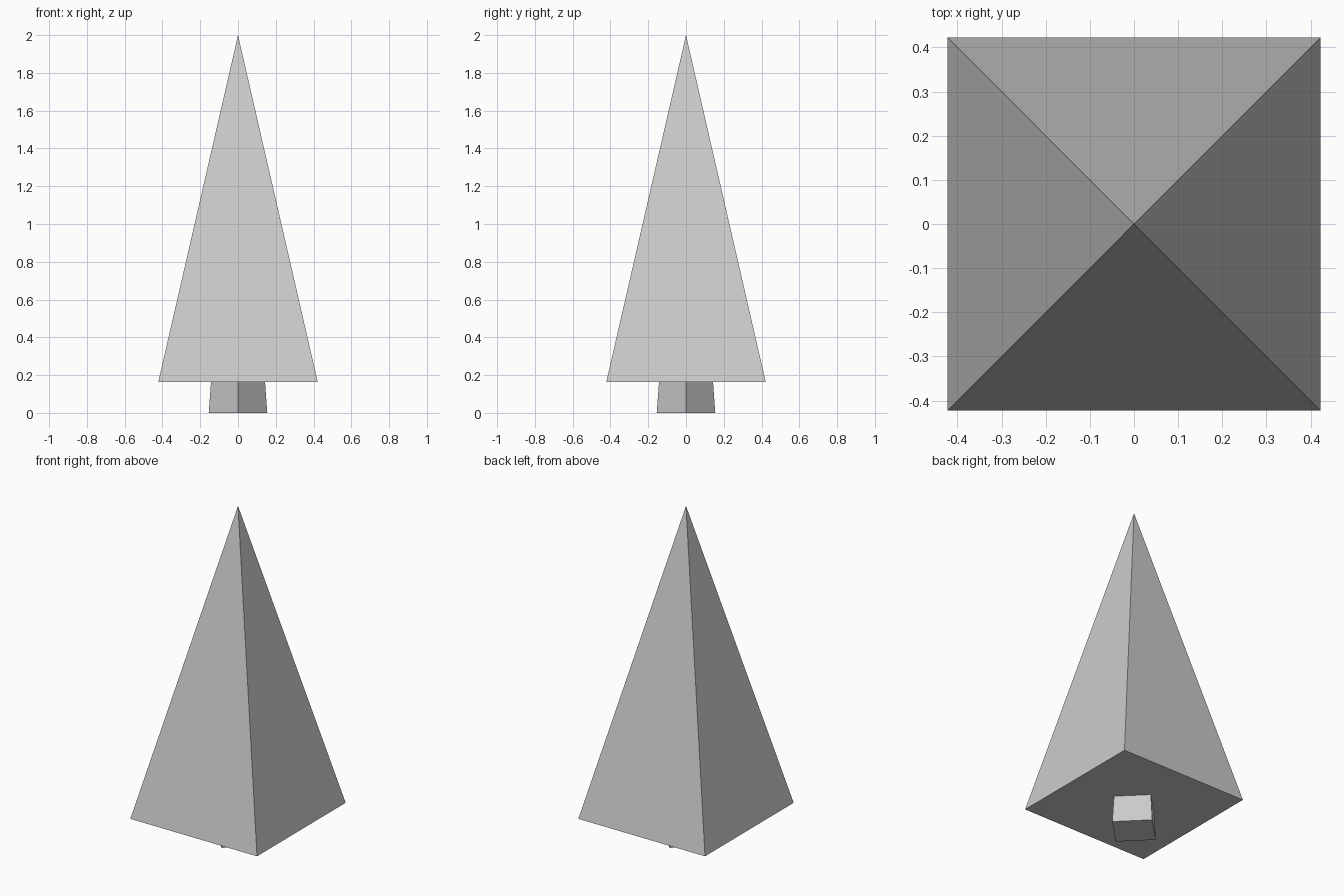
import bpy, math

if "Cube" in bpy.data.objects:
    bpy.data.objects.remove(bpy.data.objects["Cube"])

grey = bpy.data.materials.new("plain_grey")
grey.diffuse_color = (0.6, 0.6, 0.6, 1)
grey.use_nodes = True
grey.node_tree.nodes["Principled BSDF"].inputs["Base Color"].default_value = grey.diffuse_color


def four_sided(name, r_bottom, r_top, z0, z1, turn):
    """Flat four-sided cone or frustum; radii measured to the corners."""
    bpy.ops.mesh.primitive_cone_add(
        vertices=4, radius1=r_bottom, radius2=r_top, depth=z1 - z0,
        location=(0, 0, (z0 + z1) / 2), rotation=(0, 0, turn))
    obj = bpy.context.object
    obj.name = name
    bpy.ops.object.transform_apply(location=True, rotation=True, scale=True)
    obj.data.materials.append(grey)
    return obj


# Foliage: tall pyramid with sides facing the axes
four_sided("foliage", 0.422 * math.sqrt(2), 0, 0.164, 2.0, math.pi / 4)

# Trunk: tapered post with corners on the axes, ending inside the foliage
four_sided("trunk", 0.155, 0.139, 0, 0.22, 0)
